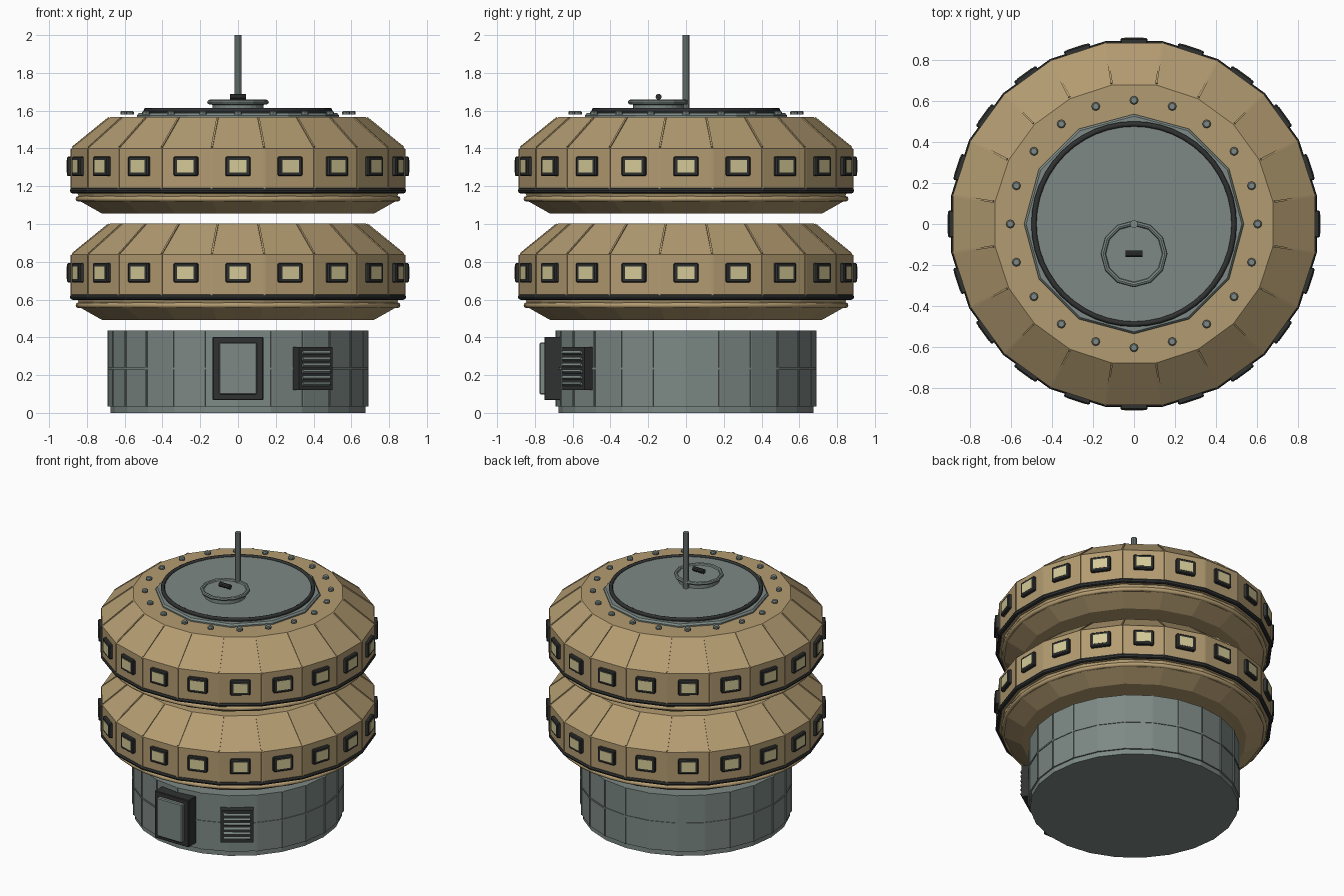
import bpy, bmesh, math
from mathutils import Matrix, Vector

if "Cube" in bpy.data.objects:
    bpy.data.objects.remove(bpy.data.objects["Cube"])


def material(name, rgb):
    m = bpy.data.materials.new(name)
    m.diffuse_color = (*rgb, 1)
    m.use_nodes = True
    m.node_tree.nodes["Principled BSDF"].inputs["Base Color"].default_value = m.diffuse_color
    return m


TAN = material("tan_panel", (0.45, 0.33, 0.165))
GREY = material("grey_metal", (0.205, 0.25, 0.235))
DARK = material("dark_trim", (0.03, 0.031, 0.031))
GLASS = material("pale_glass", (0.66, 0.59, 0.31))


def finish(name, bm, mat, smooth=False):
    bmesh.ops.recalc_face_normals(bm, faces=bm.faces)
    me = bpy.data.meshes.new(name)
    bm.to_mesh(me)
    bm.free()
    me.materials.append(mat)
    for p in me.polygons:
        p.use_smooth = smooth
    ob = bpy.data.objects.new(name, me)
    bpy.context.collection.objects.link(ob)
    return ob


def lathe(name, profile, sides, mat, centre=(0, 0), turn=0.0, closed=False, smooth=False):
    """Revolve (radius, z) points; open profiles get flat caps."""
    bm = bmesh.new()
    rings = []
    for r, z in profile:
        ring = []
        for i in range(sides):
            a = turn + 2 * math.pi * i / sides
            ring.append(bm.verts.new((centre[0] + r * math.cos(a), centre[1] + r * math.sin(a), z)))
        rings.append(ring)
    pairs = list(zip(rings, rings[1:]))
    if closed:
        pairs.append((rings[-1], rings[0]))
    for lo, hi in pairs:
        for i in range(sides):
            j = (i + 1) % sides
            bm.faces.new((lo[i], lo[j], hi[j], hi[i]))
    if not closed:
        bm.faces.new(rings[0])
        bm.faces.new(rings[-1])
    return finish(name, bm, mat, smooth)


def ring(name, radius, z, tube, sides, mat, centre=(0, 0), turn=0.0, smooth=False):
    section = [(radius + tube * math.cos(k * math.pi / 4), z + tube * math.sin(k * math.pi / 4))
               for k in range(8)]
    return lathe(name, section, sides, mat, centre, turn, True, smooth)


def radial(angle, r, z, tilt=0.0):
    """Frame on the hull: x tangent, y outward, z up. Angle 0 is the front."""
    return (Matrix.Rotation(angle, 4, 'Z') @ Matrix.Translation((0, -r, z))
            @ Matrix.Rotation(math.pi, 4, 'Z') @ Matrix.Rotation(tilt, 4, 'X'))


def boxes(name, frames, size, mat, bevel=0.0):
    bm = bmesh.new()
    for f in frames:
        bmesh.ops.create_cube(bm, size=1, matrix=f @ Matrix.Diagonal((*size, 1)))
    if bevel:
        bmesh.ops.bevel(bm, geom=bm.edges[:], offset=bevel, segments=1, affect='EDGES')
    return finish(name, bm, mat)


STEP = math.radians(18)
HALF = STEP / 2


# Base drum with panel seams
lathe("base_drum", [(0.675, 0), (0.675, 0.035), (0.685, 0.035), (0.685, 0.435)], 24, GREY)
boxes("base_seams", [radial(math.radians(15 * i), 0.685, 0.235) for i in range(24)],
      (0.01, 0.01, 0.40), GREY)
lathe("base_belt", [(0.68, 0.23), (0.69, 0.23), (0.69, 0.24), (0.68, 0.24)], 24, GREY, closed=True)

# Door
boxes("door_frame", [radial(0, 0.705, 0.235)], (0.27, 0.09, 0.335), DARK, 0.004)
boxes("door_panel", [radial(0, 0.755, 0.235)], (0.20, 0.04, 0.275), GREY, 0.006)

# Louvred vent
VENT = math.radians(34.5)
boxes("vent_housing", [radial(VENT, 0.695, 0.235)], (0.215, 0.06, 0.23), DARK)
boxes("vent_slats", [radial(VENT, 0.726, 0.152 + 0.033 * i, 0.5) for i in range(6)],
      (0.175, 0.025, 0.014), GREY)

# Two identical habitat modules
for label, dz in (("lower", 0.0), ("upper", 0.563)):
    lathe(label + "_hull",
          [(0.73, 0.493 + dz), (0.845, 0.557 + dz), (0.86, 0.60 + dz), (0.893, 0.605 + dz),
           (0.893, 0.838 + dz), (0.685, 1.003 + dz)], 20, TAN, turn=HALF)
    ring(label + "_dark_band", 0.885, 0.614 + dz, 0.016, 20, DARK, turn=HALF)
    ring(label + "_skirt_ring", 0.845, 0.570 + dz, 0.015, 40, TAN, smooth=True)
    # ribs on the wall corners and on the sloped shoulder
    boxes(label + "_wall_ribs", [radial(STEP * i + HALF, 0.891, 0.73 + dz) for i in range(20)],
          (0.01, 0.01, 0.21), TAN)
    slope = math.atan2(0.205, 0.165)
    boxes(label + "_shoulder_ribs",
          [radial(STEP * i + HALF, 0.789, 0.9205 + dz, slope) for i in range(20)],
          (0.01, 0.01, 0.25), TAN)
    # windows
    boxes(label + "_window_frames", [radial(STEP * i, 0.885, 0.742 + dz) for i in range(20)],
          (0.132, 0.04, 0.104), DARK, 0.006)
    boxes(label + "_window_glass", [radial(STEP * i, 0.903, 0.742 + dz) for i in range(20)],
          (0.092, 0.008, 0.066), GLASS)

# Roof plate, seal and bolts
lathe("roof_plate", [(0.535, 1.56), (0.535, 1.575), (0.525, 1.587)], 12, GREY)
lathe("roof_disc", [(0.49, 1.58), (0.49, 1.603)], 48, GREY)
ring("roof_seal", 0.487, 1.602, 0.013, 48, DARK, smooth=True)
for i in range(20):
    a = STEP * i
    lathe("roof_bolt", [(0.021, 1.58), (0.021, 1.592), (0.015, 1.598)], 8, GREY,
          (0.602 * math.cos(a), 0.602 * math.sin(a)))

# Hatch with rim and handle
HATCH = (0, -0.145)
lathe("hatch_lid", [(0.135, 1.60), (0.135, 1.63), (0.15, 1.645)], 24, GREY, HATCH)
ring("hatch_rim", 0.15, 1.645, 0.013, 12, GREY, HATCH)
bm = bmesh.new()
bmesh.ops.create_cone(bm, cap_ends=True, segments=10, radius1=0.016, radius2=0.016, depth=0.084,
                      matrix=Matrix.Translation((0, -0.145, 1.673)) @ Matrix.Rotation(math.pi / 2, 4, 'Y'))
finish("hatch_handle", bm, DARK)

# Antenna mast
lathe("antenna_mast", [(0.019, 1.59), (0.019, 2.0)], 10, GREY)
